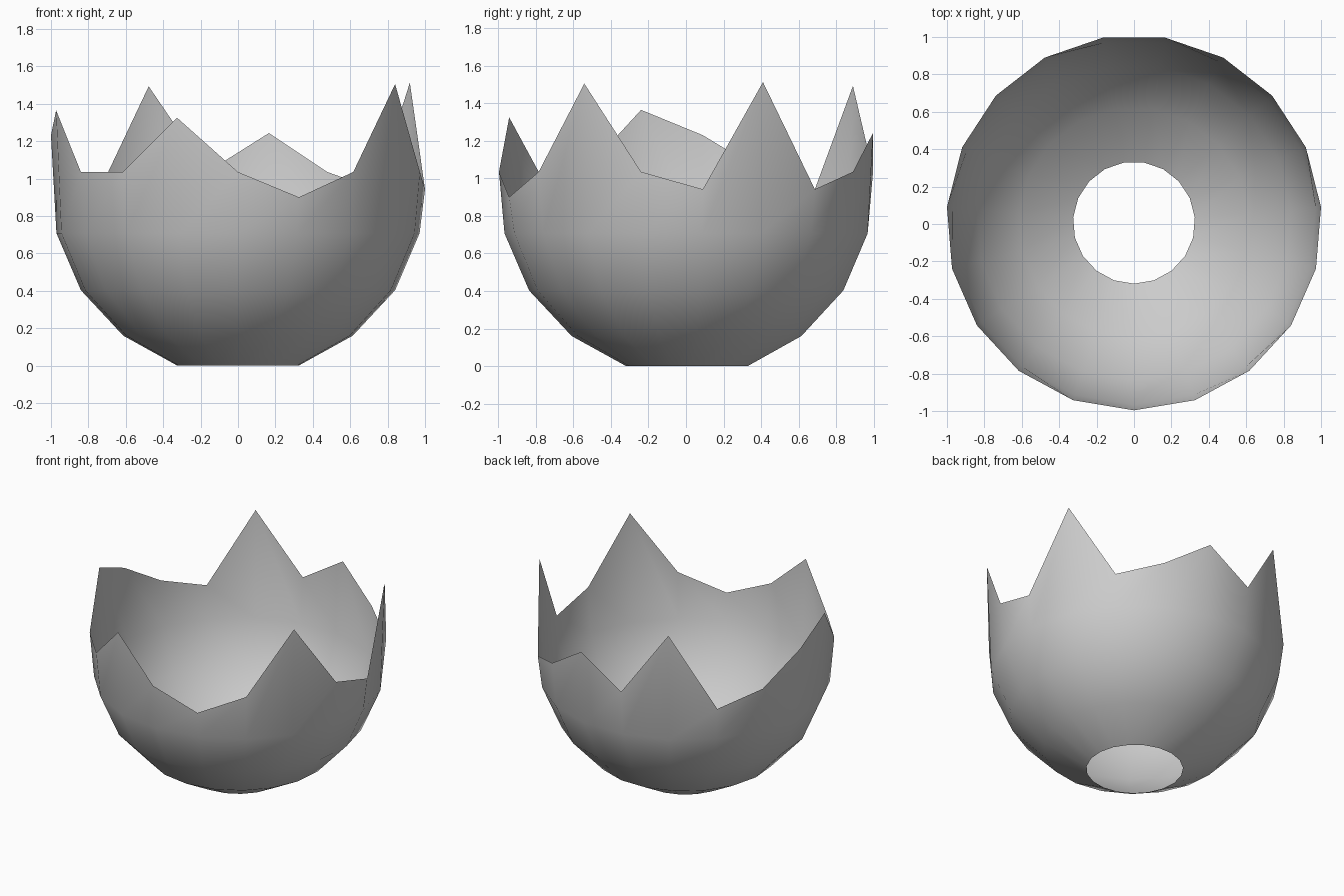
import bpy, bmesh
from math import radians, cos, sin, pi

if "Cube" in bpy.data.objects:
    bpy.data.objects.remove(bpy.data.objects["Cube"])

SIDES = 19
CENTRE_Y = 0.007
# Lower bowl rings: (radius, height)
RINGS = [(0.326, 0.0), (0.616, 0.16), (0.843, 0.403), (0.974, 0.707)]
RIM_RADIUS = 1.0034
# Jagged rim heights, counter-clockwise from the front
RIM = [1.035, 0.90, 1.035, 1.505, 1.035, 0.942, 1.513, 0.942, 1.035, 1.243,
       1.035, 1.493, 0.942, 1.035, 1.23, 1.365, 1.035, 1.035, 1.325]

bm = bmesh.new()


def ring(radius, heights):
    verts = []
    for k, z in enumerate(heights):
        a = -pi / 2 + 2 * pi * k / SIDES
        verts.append(bm.verts.new((radius * cos(a), CENTRE_Y + radius * sin(a), z)))
    return verts


# Open-bottomed bowl with a broken upper edge
loops = [ring(r, [z] * SIDES) for r, z in RINGS] + [ring(RIM_RADIUS, RIM)]
for low, high in zip(loops, loops[1:]):
    for i in range(SIDES):
        j = (i + 1) % SIDES
        bm.faces.new((low[i], low[j], high[j], high[i])).smooth = True

mesh = bpy.data.meshes.new("broken_shell")
bm.to_mesh(mesh)
bm.free()
shell = bpy.data.objects.new("broken_shell", mesh)
bpy.context.collection.objects.link(shell)
